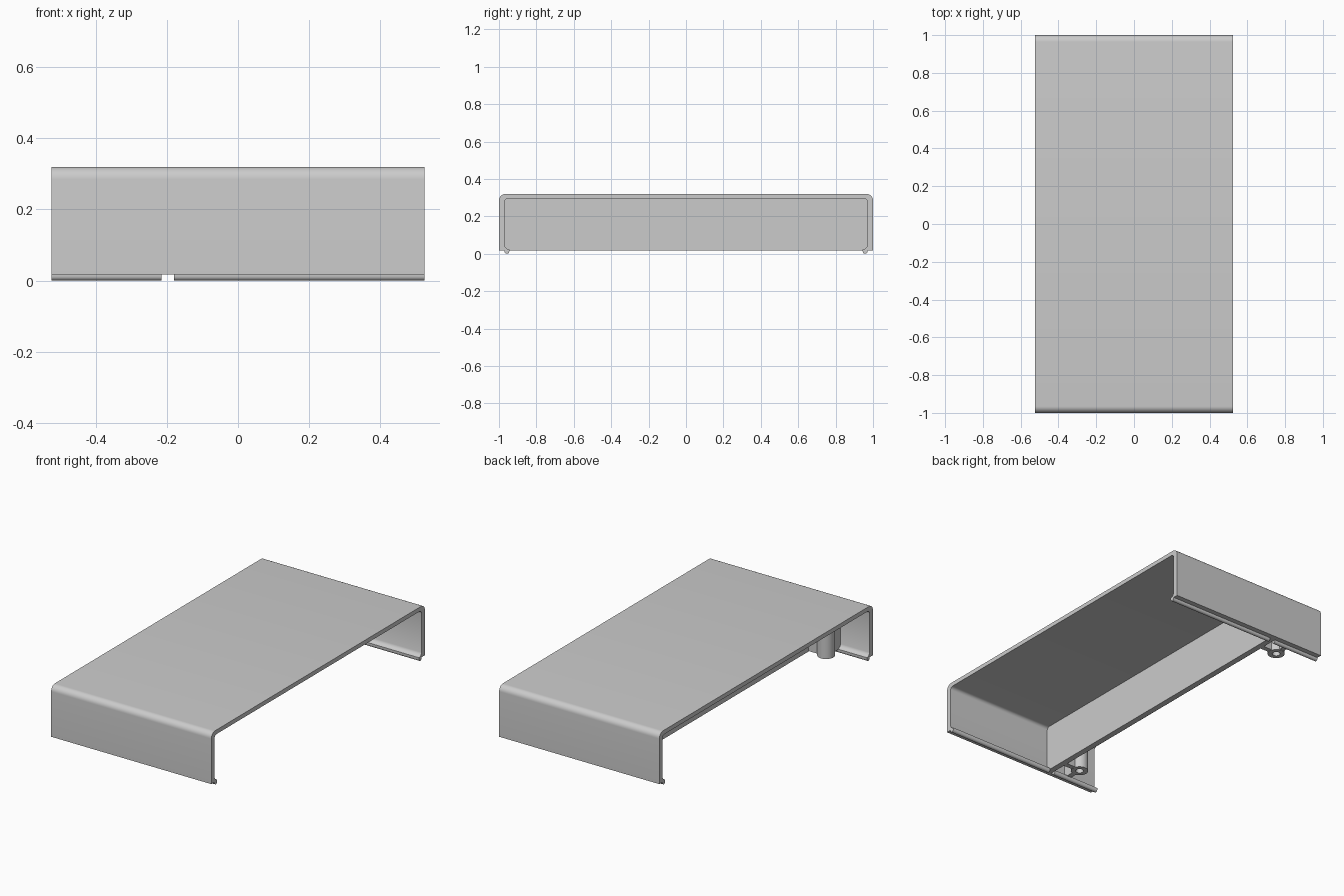
import bpy, bmesh
from math import sin, cos, pi, radians
from mathutils import Vector

cube = bpy.data.objects.get("Cube")
if cube:
    bpy.data.objects.remove(cube, do_unlink=True)

# Single plain grey finish
grey = bpy.data.materials.new("plain_grey")
grey.use_nodes = True
colour = (0.6, 0.6, 0.6, 1)
grey.diffuse_color = colour
grey.node_tree.nodes["Principled BSDF"].inputs["Base Color"].default_value = colour

HALF_X, TOP, BASE = 0.525, 0.32, 0.017
WALL_X = (-0.215, -0.18)
POST_X, POST_Y, POST_R, HOLE_R = -0.32, 0.855, 0.048, 0.022


def finish(name, bm):
    bmesh.ops.remove_doubles(bm, verts=bm.verts, dist=1e-5)
    bmesh.ops.recalc_face_normals(bm, faces=bm.faces)
    mesh = bpy.data.meshes.new(name)
    bm.to_mesh(mesh)
    bm.free()
    mesh.materials.append(grey)
    obj = bpy.data.objects.new(name, mesh)
    bpy.context.collection.objects.link(obj)
    bpy.ops.object.select_all(action='DESELECT')
    obj.select_set(True)
    bpy.context.view_layer.objects.active = obj
    bpy.ops.object.shade_smooth_by_angle(angle=radians(30))
    return obj


def extrude_x(name, outline, x0, x1):
    """Extrude a (y, z) outline along x."""
    bm = bmesh.new()
    face = bm.faces.new([bm.verts.new((x0, y, z)) for y, z in outline])
    out = bmesh.ops.extrude_face_region(bm, geom=[face])
    moved = [v for v in out["geom"] if isinstance(v, bmesh.types.BMVert)]
    bmesh.ops.translate(bm, verts=moved, vec=(x1 - x0, 0, 0))
    # keep the starting cap in case the extrusion consumed it
    if not face.is_valid:
        bmesh.ops.holes_fill(bm, edges=[e for e in bm.edges if e.is_boundary])
    return finish(name, bm)


def box(name, xs, ys, zs):
    outline = [(ys[0], zs[0]), (ys[1], zs[0]), (ys[1], zs[1]), (ys[0], zs[1])]
    return extrude_x(name, outline, *xs)


def arc(cy, cz, r, a0, a1, n=8):
    angles = [radians(a0 + (a1 - a0) * i / n) for i in range(n + 1)]
    return [(cy + r * cos(a), cz + r * sin(a)) for a in angles]


# Channel cover: rounded top corners, walls thickened at the foot
inner = arc(0.95, 0.275, 0.02, 90, 0)
foot = [(0.97, 0.045), (0.965, 0.034), (0.955, 0.026), (0.945, 0.023)]
outer = arc(0.965, TOP - 0.035, 0.035, 0, 90)
half = inner + foot + [(0.945, BASE), (1, BASE)] + outer
extrude_x("cover", half + [(-y, z) for y, z in reversed(half)], -HALF_X, HALF_X)

# Cross wall
box("cross_wall", WALL_X, (-0.975, 0.975), (BASE, 0.31))

for side, label in ((-1, "front"), (1, "back")):
    # Bottom tongue, interrupted at the cross wall
    tongue = [(0.945, 0.02)] + arc(0.9575, 0.0125, 0.0125, 180, 360) + [(0.97, 0.02)]
    tongue = [(side * y, z) for y, z in tongue]
    extrude_x(label + "_tongue_right", tongue, -HALF_X, WALL_X[0])
    extrude_x(label + "_tongue_left", tongue, WALL_X[1], HALF_X)

    # Hollow screw post
    section = [(0, 0.2), (HOLE_R, 0.2), (HOLE_R, BASE), (POST_R, BASE),
               (POST_R, 0.305), (0, 0.305)]
    bm = bmesh.new()
    verts = [bm.verts.new((r, 0, z)) for r, z in section]
    edges = [bm.edges.new(pair) for pair in zip(verts, verts[1:])]
    bmesh.ops.spin(bm, geom=verts + edges, cent=(0, 0, 0), axis=(0, 0, 1),
                   angle=2 * pi, steps=32)
    bmesh.ops.translate(bm, verts=bm.verts, vec=Vector((POST_X, side * POST_Y, 0)))
    finish(label + "_post", bm)

    # Ribs from the post to the cross wall and to the side wall
    y = side * POST_Y
    ribs_z = (BASE + 0.003, 0.305)
    box(label + "_rib_to_cross_wall", (POST_X + 0.035, WALL_X[0] + 0.01),
        (y - 0.015, y + 0.015), ribs_z)
    box(label + "_rib_to_side_wall", (POST_X - 0.015, POST_X + 0.015),
        sorted((side * (POST_Y + 0.035), side * 0.98)), ribs_z)
